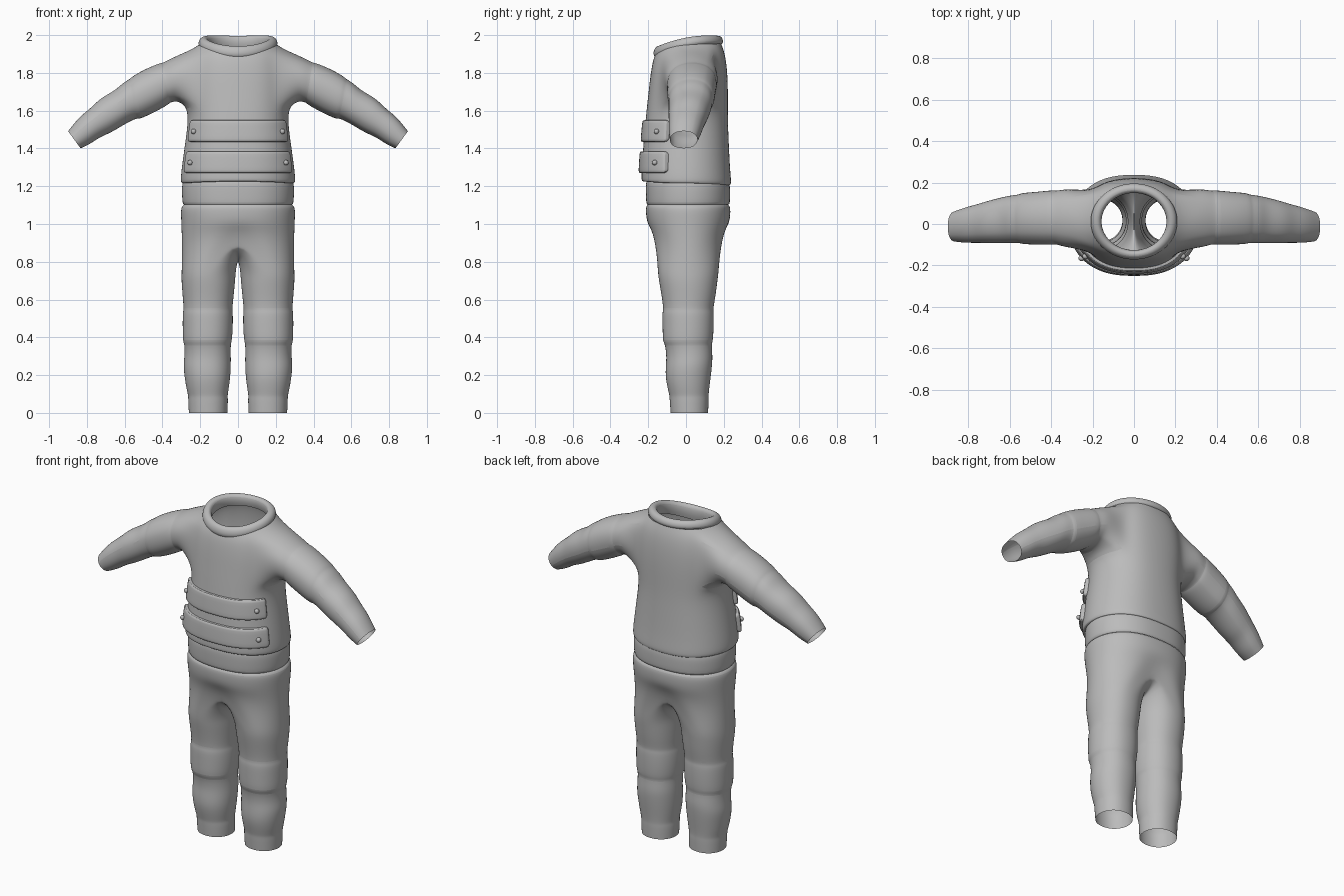
import bpy, bmesh, math
from math import sin, cos, pi, radians

if "Cube" in bpy.data.objects:
    bpy.data.objects.remove(bpy.data.objects["Cube"])

grey = bpy.data.materials.new("fabric_grey")
grey.diffuse_color = (0.5, 0.5, 0.5, 1)
grey.use_nodes = True
grey.node_tree.nodes["Principled BSDF"].inputs["Base Color"].default_value = grey.diffuse_color


def finish(name, bm, mirror=False, subsurf=2, angle=40):
    """Turn a bmesh into a smooth, optionally mirrored and subdivided object."""
    bmesh.ops.recalc_face_normals(bm, faces=bm.faces[:])
    me = bpy.data.meshes.new(name)
    bm.to_mesh(me)
    bm.free()
    me.materials.append(grey)
    ob = bpy.data.objects.new(name, me)
    bpy.context.collection.objects.link(ob)
    if mirror:
        ob.modifiers.new("mirror", 'MIRROR').merge_threshold = 0.0005
    if subsurf:
        ob.modifiers.new("smooth", 'SUBSURF').levels = subsurf
        ob.modifiers["smooth"].render_levels = subsurf
    bpy.ops.object.select_all(action='DESELECT')
    ob.select_set(True)
    bpy.context.view_layer.objects.active = ob
    bpy.ops.object.shade_smooth_by_angle(angle=radians(angle))
    return ob


def skin(bm, rings, closed=True):
    """Join successive rings of points with quads; return the vertex rows."""
    rows = [[bm.verts.new(p) if not isinstance(p, bmesh.types.BMVert) else p for p in r] for r in rings]
    for a, b in zip(rows, rows[1:]):
        for i in range(len(a) if closed else len(a) - 1):
            j = (i + 1) % len(a)
            bm.faces.new((a[i], a[j], b[j], b[i]))
    return rows


def oval(t, rx, yf, yb):
    """Point on the body cross-section; t = -90 deg is the front."""
    c = cos(t)
    x = math.copysign(abs(c) ** 0.8, c) * rx if abs(c) > 1e-6 else 0.0
    return x, (yf + yb) / 2 + (yb - yf) / 2 * sin(t)


# ---- shirt: half torso with an arm hole, bridged to the sleeve, mirrored
# z front, z side, z back, half width, y front, y back
TORSO = [(1.225, 1.215, 1.205, .285, -.22, .225), (1.225, 1.215, 1.205, .304, -.238, .241),
         (1.25, 1.24, 1.235, .306, -.238, .241), (1.30, 1.30, 1.30, .300, -.236, .235),
         (1.42, 1.42, 1.42, .283, -.228, .229), (1.54, 1.54, 1.54, .266, -.217, .224),
         (1.63, 1.62, 1.63, .272, -.208, .224), (1.71, 1.72, 1.73, .276, -.199, .224),
         (1.79, 1.83, 1.83, .272, -.190, .219), (1.86, 1.925, 1.905, .246, -.178, .207),
         (1.895, 1.952, 1.955, .205, -.165, .188)]


def torso_ring(row):
    zf, zs, zb, rx, yf, yb = row
    pts = []
    for k in range(13):
        t = -pi / 2 + k * pi / 12
        s = sin(t)
        x, y = oval(t, rx, yf, yb)
        pts.append((x, y, zs + ((zf if s < 0 else zb) - zs) * s * s))
    return pts


# top x, z, bottom x, z, y centre, y radius
SLEEVE = [(.31, 1.898, .315, 1.648, .028, .152), (.36, 1.874, .345, 1.645, .030, .146),
          (.400, 1.853, .362, 1.640, .032, .138), (.408, 1.856, .368, 1.630, .032, .143),
          (.50, 1.818, .45, 1.585, .028, .137), (.566, 1.778, .524, 1.552, .027, .133),
          (.573, 1.768, .530, 1.560, .026, .126), (.61, 1.748, .57, 1.543, .024, .124),
          (.65, 1.708, .61, 1.520, .020, .120), (.73, 1.667, .68, 1.478, .010, .110),
          (.78, 1.613, .73, 1.460, .003, .100), (.84, 1.569, .785, 1.420, -.005, .093),
          (.90, 1.492, .833, 1.400, -.012, .078)]
bm = bmesh.new()
rows = skin(bm, [torso_ring(r) for r in TORSO], closed=False)
lo, hi, c0, c1 = 6, 9, 3, 9
hole = [f for f in bm.faces if all(any(v in rows[r][c0:c1 + 1] for r in range(lo, hi + 1)) for v in f.verts)]
bmesh.ops.delete(bm, geom=hole, context='FACES')
rim = (rows[lo][c0:c1] + [rows[r][c1] for r in range(lo, hi)] +
       rows[hi][c1:c0:-1] + [rows[r][c0] for r in range(hi, lo, -1)])
angles = [math.atan2((v.co.y - .01) / .165, (v.co.z - 1.765) / .15) for v in rim]
arm = [rim]
for tx, tz, bx, bz, yc, ry in SLEEVE:
    arm.append([((tx + bx) / 2 + (tx - bx) / 2 * cos(a), yc + ry * sin(a),
                 (tz + bz) / 2 + (tz - bz) / 2 * cos(a)) for a in angles])
skin(bm, arm)
loose = [e for e in bm.edges if not e.link_faces]
bmesh.ops.delete(bm, geom=loose, context='EDGES')
bmesh.ops.delete(bm, geom=[v for v in bm.verts if not v.link_faces], context='VERTS')
finish("shirt", bm, mirror=True)

# ---- collar: tilted rolled band around the neck opening
bm = bmesh.new()
# scale of the oval, blend from the lower seam (0) to the top edge (1)
PROFILE = [(.95, -.1), (1.0, 0), (1.03, .3), (1.0, .72), (.93, .97), (.84, 1.0), (.77, .75), (.76, .1), (.80, -.5)]
rings = []
for sc, h in PROFILE:
    ring = []
    for k in range(24):
        t = k * pi / 12
        y = .012 + .182 * sin(t) * sc
        u = sin(t) * .182 + .182
        low = 1.885 + .19 * u + .022 * cos(t) ** 2
        top = 1.942 + .29 * u - .38 * u * u + .008 * cos(t) ** 2
        ring.append((.207 * cos(t) * sc, y, low + (top - low) * h))
    rings.append(ring)
skin(bm, rings)
finish("collar", bm)

# ---- waistband: plain band between shirt and trousers
bm = bmesh.new()
BAND = [(1.235, .285, -.205, .215), (1.215, .298, -.215, .234), (1.16, .298, -.214, .235),
        (1.108, .295, -.212, .234), (1.102, .287, -.205, .226)]
skin(bm, [[(*oval(k * pi / 16, rx, yf, yb), z) for k in range(32)] for z, rx, yf, yb in BAND])
finish("waistband", bm)

# ---- trousers: half hips opening into one leg, mirrored
N = 24
ANG = [-pi / 2 + k * 2 * pi / N for k in range(N)]
HIPS = [(1.102, .288, -.205, .226), (1.092, .302, -.214, .236), (1.06, .305, -.215, .238), (1.0, .302, -.208, .232)]
# z, inner x, outer x, y front, y back
LEG = [(.76, .010, .299, -.152, .176), (.70, .014, .301, -.145, .168), (.62, .022, .294, -.130, .158),
       (.545, .030, .288, -.120, .144), (.536, .026, .294, -.127, .149), (.45, .026, .294, -.125, .148),
       (.374, .032, .293, -.124, .143), (.366, .038, .284, -.112, .136), (.30, .037, .284, -.104, .142),
       (.25, .037, .290, -.108, .139), (.19, .040, .284, -.110, .132), (.13, .048, .274, -.098, .124),
       (.09, .055, .264, -.088, .120), (.075, .052, .265, -.088, .121), (0, .055, .261, -.082, .118)]


def hip_ring(z, rx, yf, yb, crotch=False):
    pts = []
    for a in ANG:
        x, y = oval(a, rx, yf, yb)
        inner = x < 1e-5
        if crotch:
            z = .815 + .125 * sin(a) ** 2 if inner else .88 + .06 * sin(a) ** 2
            y = y * .88 if inner else y
        pts.append((max(x, 0), y, z))
    return pts


bm = bmesh.new()
rings = [hip_ring(*h) for h in HIPS] + [hip_ring(0, .298, -.178, .205, True)]
for z, xi, xo, yf, yb in LEG:
    rings.append([((xi + xo) / 2 + (xo - xi) / 2 * math.copysign(abs(cos(a)) ** .9, cos(a)),
                   (yf + yb) / 2 + (yb - yf) / 2 * sin(a), z) for a in ANG])
skin(bm, rings)
inside = [f for f in bm.faces if all(v.co.x < 1e-5 for v in f.verts)]
bmesh.ops.delete(bm, geom=inside, context='FACES')
finish("trousers", bm, mirror=True)


# ---- straps and studs that follow the front of the shirt
def shirt_point(t, z, off):
    for a, b in zip(TORSO[2:], TORSO[3:]):
        if z <= b[1]:
            break
    f = (z - a[1]) / (b[1] - a[1])
    rx, yf, yb = (a[i] + (b[i] - a[i]) * f for i in (3, 4, 5))
    return (*oval(t, rx + off, yf - off, yb), z)


for label, z0, z1, stud_z in (("lower", 1.27, 1.385, 1.325), ("upper", 1.435, 1.55, 1.49)):
    bm = bmesh.new()
    rings = []
    half = radians(66)
    for k in range(31):
        u = -1 + k / 15
        u = math.copysign(1 - (1 - abs(u)) ** 1.3, u)
        end = max(0, (abs(u) - .94) / .06)
        inset = .018 * end ** 2
        t = -pi / 2 + u * half
        a, b = z0 + inset, z1 - inset
        lift = .015 if k not in (0, 30) else -.004
        rings.append([shirt_point(t, z, o) for z, o in
                      ((a, -.008), (a, lift * .8), (a + .008, lift), ((a + b) / 2, lift),
                       (b - .008, lift), (b, lift * .8), (b, -.008))])
    skin(bm, rings, closed=False)
    finish(label + "_strap", bm, subsurf=1)
    for side, tag in ((1, "right"), (-1, "left")):
        x, y, z = shirt_point(radians(-40), stud_z, .018)
        bm = bmesh.new()
        bmesh.ops.create_uvsphere(bm, u_segments=16, v_segments=10, radius=.014)
        bmesh.ops.translate(bm, verts=bm.verts[:], vec=(x * side, y, z))
        finish(label + "_stud_" + tag, bm, subsurf=0)
